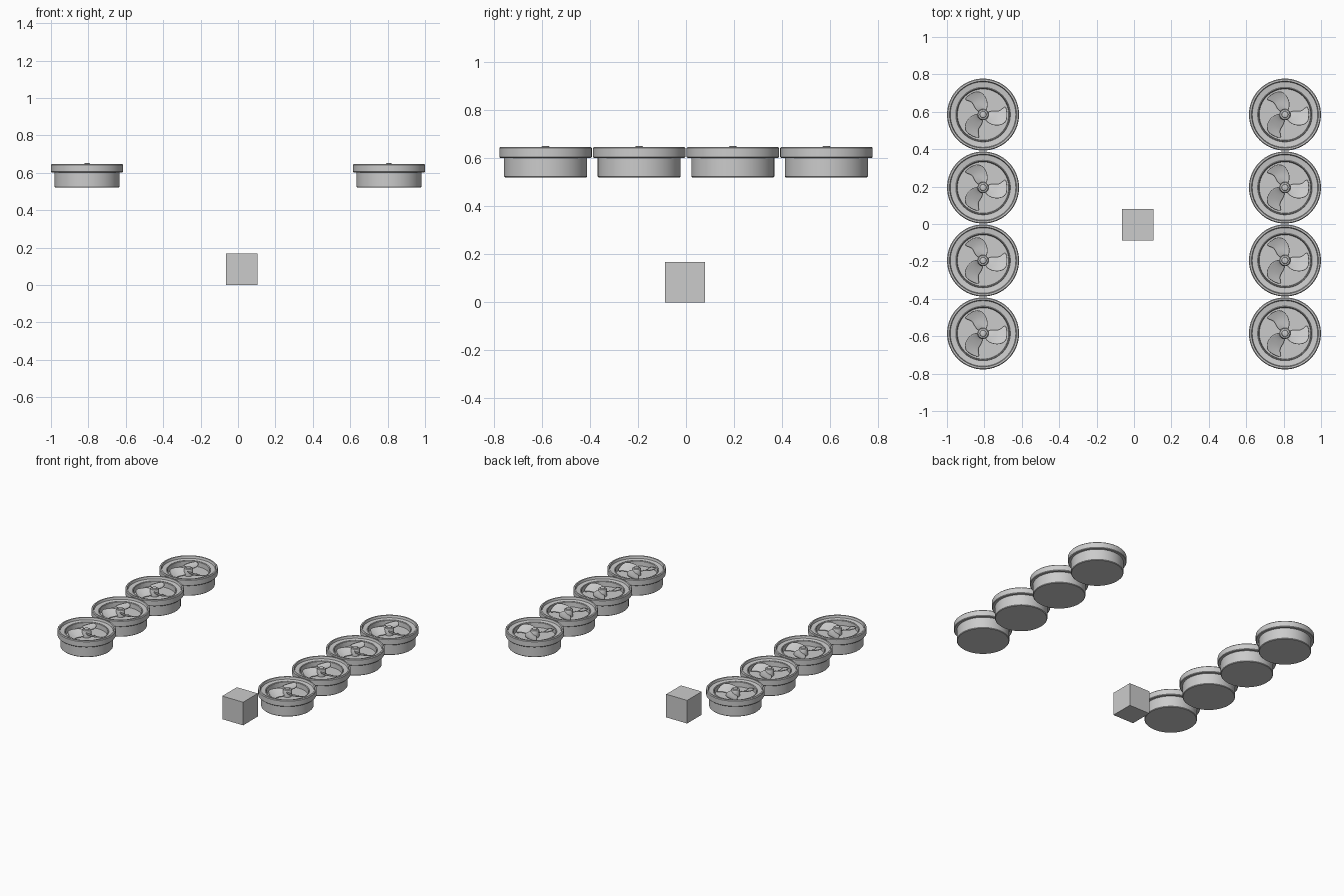
import bpy, bmesh
from math import cos, sin, radians, tau

if "Cube" in bpy.data.objects:
    bpy.data.objects.remove(bpy.data.objects["Cube"], do_unlink=True)

grey = bpy.data.materials.new("plain_grey")
grey.use_nodes = True
colour = (0.6, 0.6, 0.6, 1)
grey.diffuse_color = colour
grey.node_tree.nodes["Principled BSDF"].inputs["Base Color"].default_value = colour


def finish(bm, name):
    mesh = bpy.data.meshes.new(name)
    bm.to_mesh(mesh)
    bm.free()
    mesh.materials.append(grey)
    return mesh


def lathe(name, profile, steps=64):
    """Revolve (radius, height) points about z; ends lie on the axis."""
    bm = bmesh.new()
    verts = [bm.verts.new((r, 0, z)) for r, z in profile]
    edges = [bm.edges.new(pair) for pair in zip(verts, verts[1:])]
    bmesh.ops.spin(bm, geom=verts + edges, cent=(0, 0, 0), axis=(0, 0, 1),
                   angle=tau, steps=steps)
    bmesh.ops.remove_doubles(bm, verts=bm.verts, dist=0.0001)
    bmesh.ops.recalc_face_normals(bm, faces=bm.faces)
    return finish(bm, name)


def fan_blades(name):
    """Three swept, pitched blades: radius, trailing angle, leading angle."""
    rows = [(0.022, 50, 150), (0.055, 62, 144), (0.085, 77, 130),
            (0.112, 90, 138), (0.128, 102, 141)]
    columns = 4
    bm = bmesh.new()
    for turn in (0, 120, 240):
        grid = []
        for r, start, end in rows:
            line = []
            for i in range(columns + 1):
                u = i / columns
                a = radians(turn + start + (end - start) * u)
                line.append(bm.verts.new((r * cos(a), r * sin(a),
                                          0.622 + 0.015 * (1 - 2 * u))))
            grid.append(line)
        for low, high in zip(grid, grid[1:]):
            for i in range(columns):
                bm.faces.new((low[i], high[i], high[i + 1], low[i + 1]))
    return finish(bm, name)


def place(name, mesh, x, y):
    obj = bpy.data.objects.new(name, mesh)
    obj.location = (x, y, 0)
    bpy.context.collection.objects.link(obj)
    return obj


# Round housing: drum, overhanging rim and recessed well
housing = lathe("housing", [
    (0, 0.521), (0.169, 0.521), (0.173, 0.525), (0.173, 0.602),
    (0.189, 0.602), (0.1925, 0.606), (0.1925, 0.643), (0.188, 0.648),
    (0.179, 0.648), (0.175, 0.632), (0.146, 0.628), (0.143, 0.632),
    (0.139, 0.628), (0.137, 0.595), (0, 0.595)])
# Domed hub with a small raised cap
hub = lathe("hub", [
    (0, 0.595), (0.03, 0.595), (0.03, 0.636), (0.026, 0.643),
    (0.018, 0.645), (0.016, 0.65), (0.01, 0.652), (0, 0.652)], 32)
blades = fan_blades("blades")

# Two rows of four fans
smooth = []
for side, x in (("left", 0.807), ("right", -0.807)):
    for i in range(4):
        y = -0.585 + 0.39 * i
        label = f"{side}_{i + 1}"
        smooth.append(place(f"fan_housing_{label}", housing, x, y))
        smooth.append(place(f"fan_hub_{label}", hub, x, y))
        fan = place(f"fan_blades_{label}", blades, x, y)
        fan.modifiers.new("round", 'SUBSURF').levels = 2
        fan.modifiers["round"].render_levels = 2
        fan.modifiers.new("thickness", 'SOLIDIFY').thickness = 0.004
        smooth.append(fan)

# Loose block on the ground between the rows
bm = bmesh.new()
bmesh.ops.create_cube(bm, size=0.168)
block = place("block", finish(bm, "block"), 0.019, -0.004)
block.location.z = 0.084

bpy.ops.object.select_all(action='DESELECT')
for obj in smooth:
    obj.select_set(True)
bpy.context.view_layer.objects.active = smooth[0]
bpy.ops.object.shade_smooth_by_angle(angle=radians(30))
